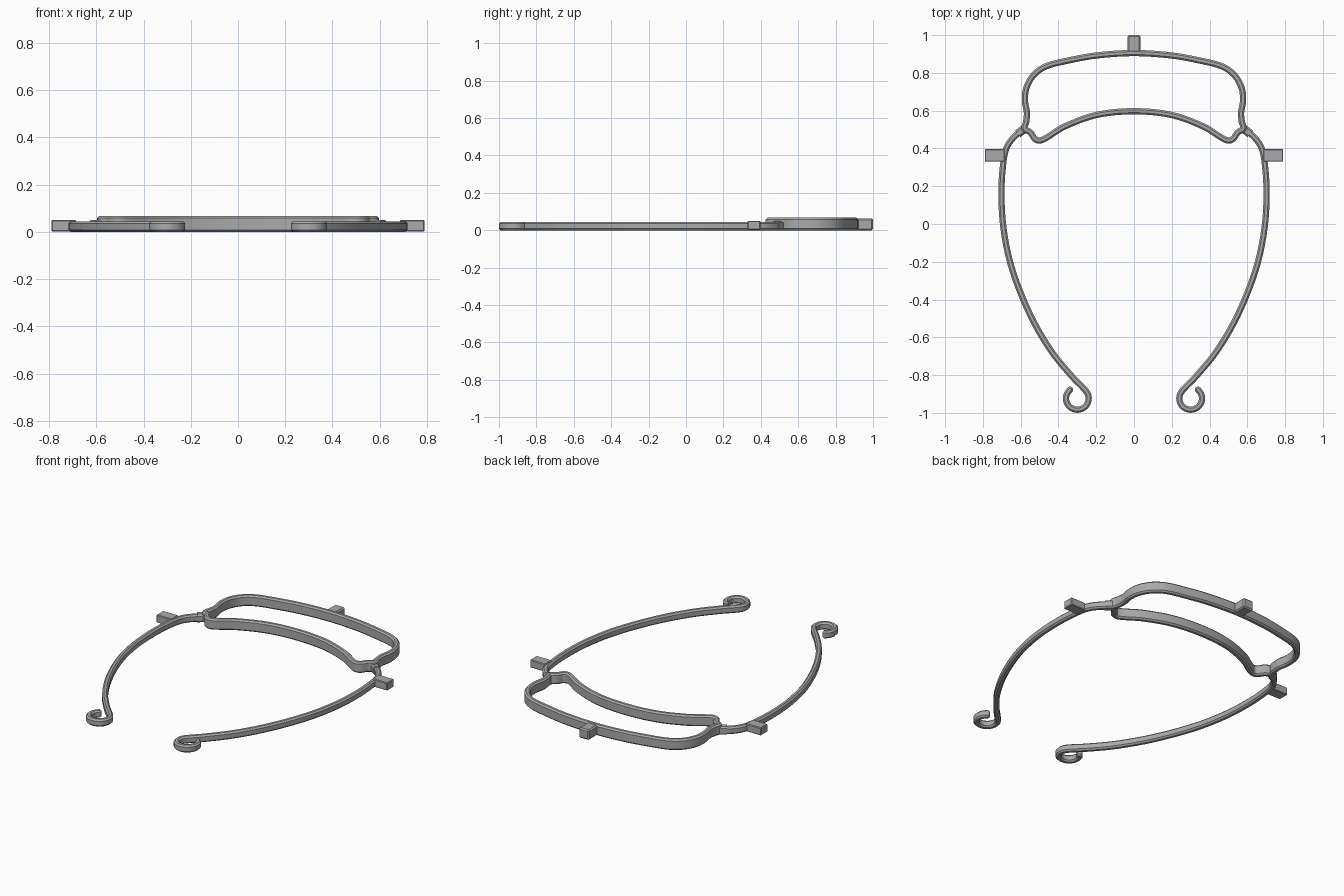
import bpy, bmesh, math
from mathutils import Vector
from mathutils.geometry import interpolate_bezier

cube = bpy.data.objects.get("Cube")
if cube:
    bpy.data.objects.remove(cube, do_unlink=True)

grey = bpy.data.materials.new("matte grey")
grey.use_nodes = True
grey.diffuse_color = (0.4, 0.4, 0.4, 1)
grey.node_tree.nodes["Principled BSDF"].inputs["Base Color"].default_value = (0.4, 0.4, 0.4, 1)


def finish(name, bm, angle=25):
    bmesh.ops.recalc_face_normals(bm, faces=bm.faces)
    mesh = bpy.data.meshes.new(name)
    bm.to_mesh(mesh)
    bm.free()
    mesh.materials.append(grey)
    obj = bpy.data.objects.new(name, mesh)
    bpy.context.collection.objects.link(obj)
    bpy.ops.object.select_all(action='DESELECT')
    obj.select_set(True)
    bpy.context.view_layer.objects.active = obj
    bpy.ops.object.shade_smooth_by_angle(angle=math.radians(angle))
    return obj


def smooth_path(points, closed, steps=5):
    """Smooth curve through the given plan points."""
    p = [Vector((x, y, 0)) for x, y in points]
    n = len(p)
    pick = (lambda i: p[i % n]) if closed else (lambda i: p[max(0, min(n - 1, i))])
    out = []
    for i in range(n if closed else n - 1):
        a, b, c, d = (pick(i + k) for k in (-1, 0, 1, 2))
        size = (c - b).length
        t1, t2 = (c - a).normalized() * size / 3, (d - b).normalized() * size / 3
        out += interpolate_bezier(b, b + t1, c - t2, c, steps + 1)[:-1]
    return out if closed else out + [p[-1]]


def sweep(name, path, closed, width, height, bevel):
    """Carry a chamfered upright band along a flat path."""
    w, n = width / 2, len(path)
    section = [(-w, bevel), (-w + bevel, 0), (w - bevel, 0), (w, bevel),
               (w, height - bevel), (w - bevel, height), (-w + bevel, height), (-w, height - bevel)]
    bm = bmesh.new()
    rings = []
    for i, p in enumerate(path):
        before = path[i - 1] if closed or i else p
        after = path[(i + 1) % n] if closed or i < n - 1 else p
        t = (after - before).normalized()
        side = Vector((t.y, -t.x, 0))
        rings.append([bm.verts.new(p + side * s + Vector((0, 0, z))) for s, z in section])
    for i in range(n if closed else n - 1):
        a, b = rings[i], rings[(i + 1) % n]
        for k in range(8):
            j = (k + 1) % 8
            bm.faces.new((a[k], a[j], b[j], b[k]))
    if not closed:
        bm.faces.new(rings[0])
        bm.faces.new(rings[-1])
    return finish(name, bm)


def tab(name, x, y, z, bevel=0.008):
    """Chamfered block from its x, y and z extents."""
    bm = bmesh.new()
    bmesh.ops.create_cube(bm, size=1)
    for v in bm.verts:
        v.co = [lo + (c + 0.5) * (hi - lo) for c, (lo, hi) in zip(v.co, (x, y, z))]
    bmesh.ops.bevel(bm, geom=bm.edges[:], offset=bevel, segments=1, affect='EDGES')
    return finish(name, bm)


# Closed head loop, drawn as one half and mirrored
half = [(0, .905), (.2, .892), (.35, .865), (.465, .835), (.53, .79), (.57, .72),
        (.577, .65), (.567, .59), (.571, .54), (.579, .506), (.548, .484),
        (.526, .452), (.5, .442), (.465, .456), (.37, .515), (.2, .577), (0, .597)]
mirrored = [(-x, y) for x, y in reversed(half[1:-1])]
sweep("head_loop", smooth_path(half + mirrored, True), True, 0.033, 0.067, 0.009)

# Long side arms, each ending in a curled hook
arm = [(.577, .51), (.605, .488), (.645, .45), (.674, .405), (.69, .34), (.702, .17),
       (.69, -.03), (.645, -.24), (.55, -.48), (.44, -.67), (.33, -.805), (.262, -.875)]
hook = [(.30 + .06 * math.cos(math.radians(a)), -.923 + .06 * math.sin(math.radians(a)))
        for a in range(160, 411, 25)]
for side, s in (("left", 1), ("right", -1)):
    points = [(s * x, y) for x, y in arm + hook]
    sweep(side + "_arm", smooth_path(points, False), False, 0.033, 0.045, 0.009)

    # Rounded hook tip
    bm = bmesh.new()
    bmesh.ops.create_cone(bm, cap_ends=True, segments=16, radius1=0.0165, radius2=0.0165, depth=0.045)
    rims = [e for e in bm.edges if abs(e.verts[0].co.z - e.verts[1].co.z) < 1e-5]
    bmesh.ops.bevel(bm, geom=rims, offset=0.008, segments=1, affect='EDGES')
    bmesh.ops.translate(bm, verts=bm.verts, vec=(points[-1][0], points[-1][1], 0.0225))
    finish(side + "_hook_tip", bm, 30)

    # Side tab
    tab(side + "_tab", sorted((s * .685, s * .79)), (.33, .397), (0.002, .05), 0.004)

    # Thickened joint between arm and loop
    joint = [Vector((s * x, y, 0)) for x, y in ((.568, .512), (.59, .497), (.615, .478))]
    sweep(side + "_joint", joint, False, 0.045, 0.05, 0.009)

# Rear tab
tab("rear_tab", (-.035, .035), (.9, 1.0), (0, .063))
